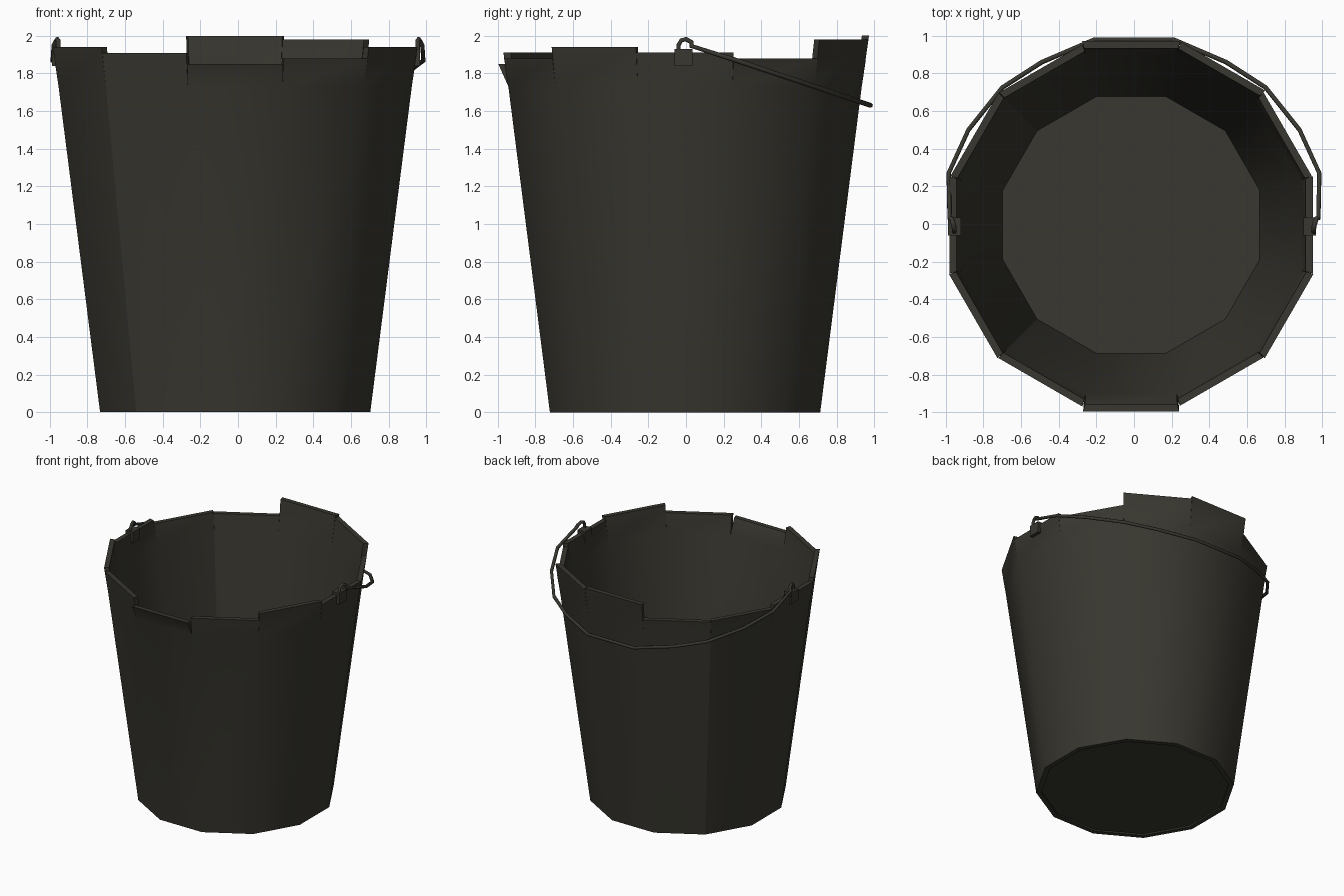
import bpy, bmesh, math
from mathutils import Vector

if "Cube" in bpy.data.objects:
    bpy.data.objects.remove(bpy.data.objects["Cube"])

CX, CY = -0.015, -0.005      # bucket axis
N = 12
THICK = 0.038
SPLIT = 1.73                 # staves separate above this height
FLOOR = 0.025

iron = bpy.data.materials.new("dark_olive_iron")
iron.diffuse_color = (0.040, 0.038, 0.029, 1)
iron.use_nodes = True
iron.node_tree.nodes["Principled BSDF"].inputs["Base Color"].default_value = iron.diffuse_color


def apothem(z):
    return 0.718 + 0.1275 * z


def corner(k, z, inner=False, flare=0.0, side=0):
    """Corner k of the twelve-sided wall; flare pushes it along the normal of a side."""
    r = (apothem(z) - (THICK if inner else 0)) / math.cos(math.pi / N)
    a = math.radians(30 * k - 15)
    n = math.radians(30 * side)
    return Vector((CX + r * math.cos(a) + flare * math.cos(n),
                   CY + r * math.sin(a) + flare * math.sin(n), z))


def finish(bm, name, seams=()):
    bmesh.ops.remove_doubles(bm, verts=bm.verts[:], dist=0.0005)
    bm.normal_update()
    for f in bm.faces:
        f.smooth = True
    for e in bm.edges:
        if len(e.link_faces) != 2 or e.calc_face_angle(0) > math.radians(40):
            e.smooth = False
        mid = (e.verts[0].co + e.verts[1].co) / 2
        d = e.verts[0].co - e.verts[1].co
        ang = math.degrees(math.atan2(mid.y - CY, mid.x - CX)) % 360
        if abs(d.z) > 1 and any(abs(ang - s) < 2 for s in seams):
            e.smooth = False
    me = bpy.data.meshes.new(name)
    bm.to_mesh(me)
    bm.free()
    ob = bpy.data.objects.new(name, me)
    me.materials.append(iron)
    bpy.context.collection.objects.link(ob)
    return ob


# Bucket wall: uneven stave tops, one per side, starting at +x
tops = [1.91, 1.88, 1.98, 2.00, 1.87, 1.88, 1.91, 1.94, 1.91, 1.85, 1.88, 1.94]
flares = {9: 0.038}
bm = bmesh.new()


def face(*pts):
    bm.faces.new([bm.verts.new(p) for p in pts])


for k in range(N):
    t, fl = tops[k], flares.get(k, 0.004)
    a0, b0 = corner(k, 0), corner(k + 1, 0)
    a1, b1 = corner(k, SPLIT), corner(k + 1, SPLIT)
    c0, d0 = corner(k, 0, True), corner(k + 1, 0, True)
    c1, d1 = corner(k, SPLIT, True), corner(k + 1, SPLIT, True)
    a2, b2 = corner(k, t, False, fl, k), corner(k + 1, t, False, fl, k)
    c2, d2 = corner(k, t, True, fl, k), corner(k + 1, t, True, fl, k)
    face(a0, b0, b1, a1)         # outside
    face(a1, b1, b2, a2)
    face(d0, c0, c1, d1)         # inside
    face(d1, c1, c2, d2)
    face(a2, b2, d2, c2)         # top edge
    face(b0, a0, c0, d0)         # foot edge
    face(a1, a2, c2, c1)         # stave ends
    face(b2, b1, d1, d2)
finish(bm, "bucket_wall", seams=(135, 225))

# Bucket floor
bm = bmesh.new()
for z, flip in ((FLOOR, False), (FLOOR - 0.012, True)):
    vs = [bm.verts.new(corner(k, z, True)) for k in range(N)]
    bm.faces.new(vs[::-1] if flip else vs)
finish(bm, "bucket_floor")


def box(name, lo, hi):
    bm = bmesh.new()
    bmesh.ops.create_cube(bm, size=1)
    for v in bm.verts:
        v.co = [lo[i] + (v.co[i] + 0.5) * (hi[i] - lo[i]) for i in range(3)]
    return finish(bm, name)


# Handle brackets on both sides
box("bracket_right", (0.90, -0.06, 1.84), (0.968, 0.035, 1.93))
box("bracket_left", (-0.988, -0.06, 1.84), (-0.92, 0.035, 1.93))


# Wire handle resting behind the bucket, with a hook at each end
half = [(0.955, -0.04, 1.88), (0.955, -0.04, 1.95), (0.955, -0.025, 1.975),
        (0.96, 0.0, 1.982), (0.97, 0.03, 1.965), (0.98, 0.03, 1.945),
        (0.985, 0.27, 1.868), (0.88, 0.50, 1.79), (0.70, 0.725, 1.715),
        (0.49, 0.86, 1.67), (0.21, 0.98, 1.63)]
path = half + [(-x, y, z) for x, y, z in reversed(half)]
cu = bpy.data.curves.new("handle", 'CURVE')
cu.dimensions = '3D'
cu.bevel_depth = 0.013
cu.bevel_resolution = 1
cu.use_fill_caps = True
sp = cu.splines.new('POLY')
sp.points.add(len(path) - 1)
for p, co in zip(sp.points, path):
    p.co = (*co, 1)
cu.materials.append(iron)
bpy.context.collection.objects.link(bpy.data.objects.new("handle", cu))
